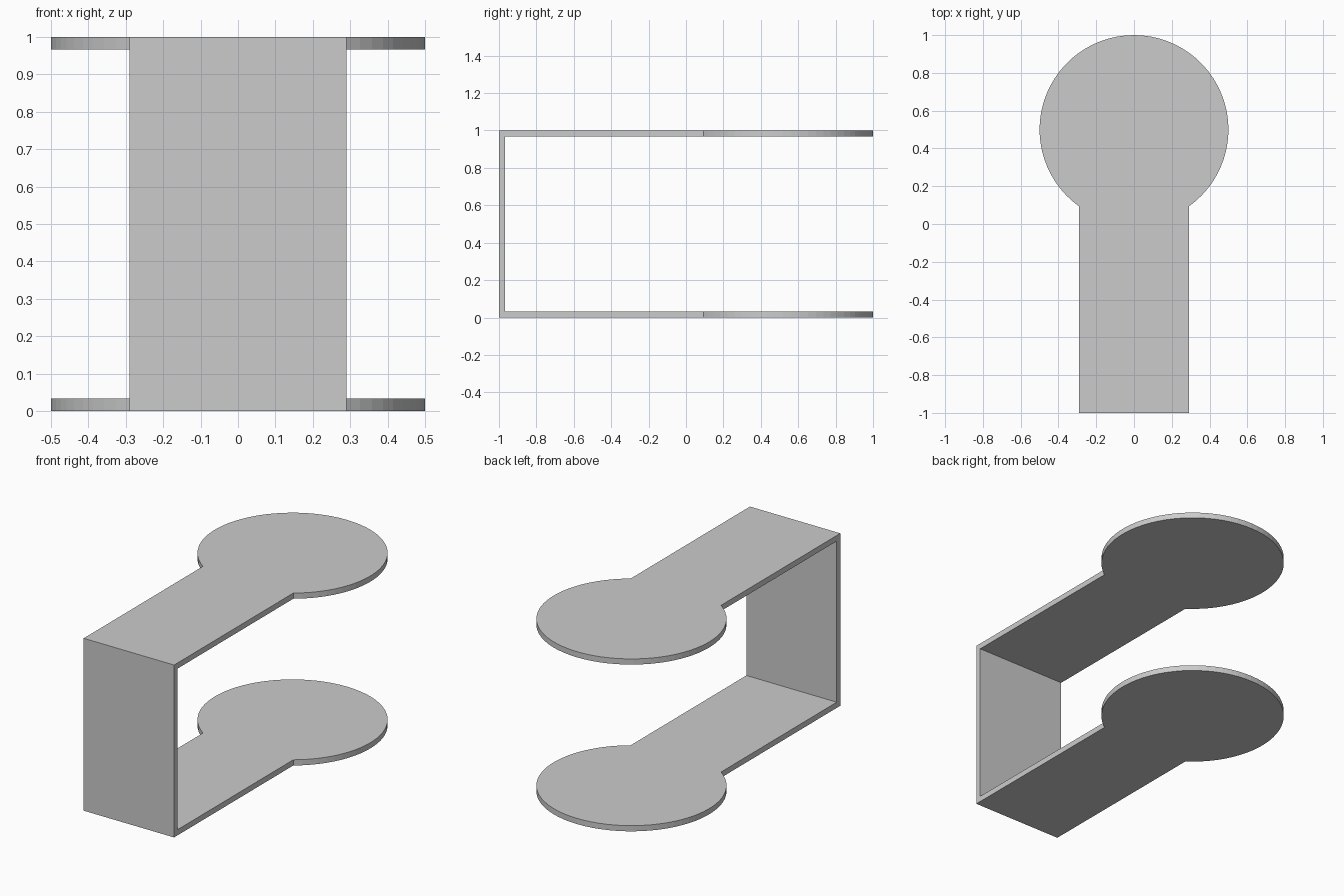
import bpy, bmesh, math

if "Cube" in bpy.data.objects:
    bpy.data.objects.remove(bpy.data.objects["Cube"])

R, CY = 0.5, 0.5        # round pad radius and centre y
HALF = 0.29             # half width of the strap
T = 0.033               # sheet thickness
SEG = 56                # facets on each pad rim


def mesh_object(name, bm):
    bmesh.ops.recalc_face_normals(bm, faces=bm.faces)
    me = bpy.data.meshes.new(name)
    bm.to_mesh(me)
    bm.free()
    ob = bpy.data.objects.new(name, me)
    bpy.context.collection.objects.link(ob)
    return ob


# Keyhole outline: strap rectangle running into a round pad, extruded full height
a = math.asin(HALF / R)
start, sweep = -math.pi / 2 + a, 2 * math.pi - 2 * a
outline = [(-HALF, -1), (HALF, -1)]
outline += [(R * math.cos(start + sweep * i / SEG),
             CY + R * math.sin(start + sweep * i / SEG)) for i in range(SEG + 1)]
bm = bmesh.new()
face = bm.faces.new([bm.verts.new((x, y, 0)) for x, y in outline])
ext = bmesh.ops.extrude_face_region(bm, geom=[face])
bmesh.ops.translate(bm, vec=(0, 0, 1),
                    verts=[v for v in ext["geom"] if isinstance(v, bmesh.types.BMVert)])
bracket = mesh_object("double_pad_bracket", bm)

# Box that hollows the middle, leaving two plates and the upright front wall
bm = bmesh.new()
bmesh.ops.create_cube(bm, size=1)
bmesh.ops.scale(bm, vec=(2, 2.2 + 1 - T, 1 - 2 * T), verts=bm.verts)
bmesh.ops.translate(bm, vec=(0, (2.2 - 1 + T) / 2, 0.5), verts=bm.verts)
cutter = mesh_object("gap_cutter", bm)
cutter.hide_render = True

cut = bracket.modifiers.new("gap", 'BOOLEAN')
cut.operation = 'DIFFERENCE'
cut.solver = 'EXACT'
cut.object = cutter
bpy.context.view_layer.objects.active = bracket
bracket.select_set(True)
bpy.ops.object.modifier_apply(modifier=cut.name)
bpy.data.objects.remove(cutter)
